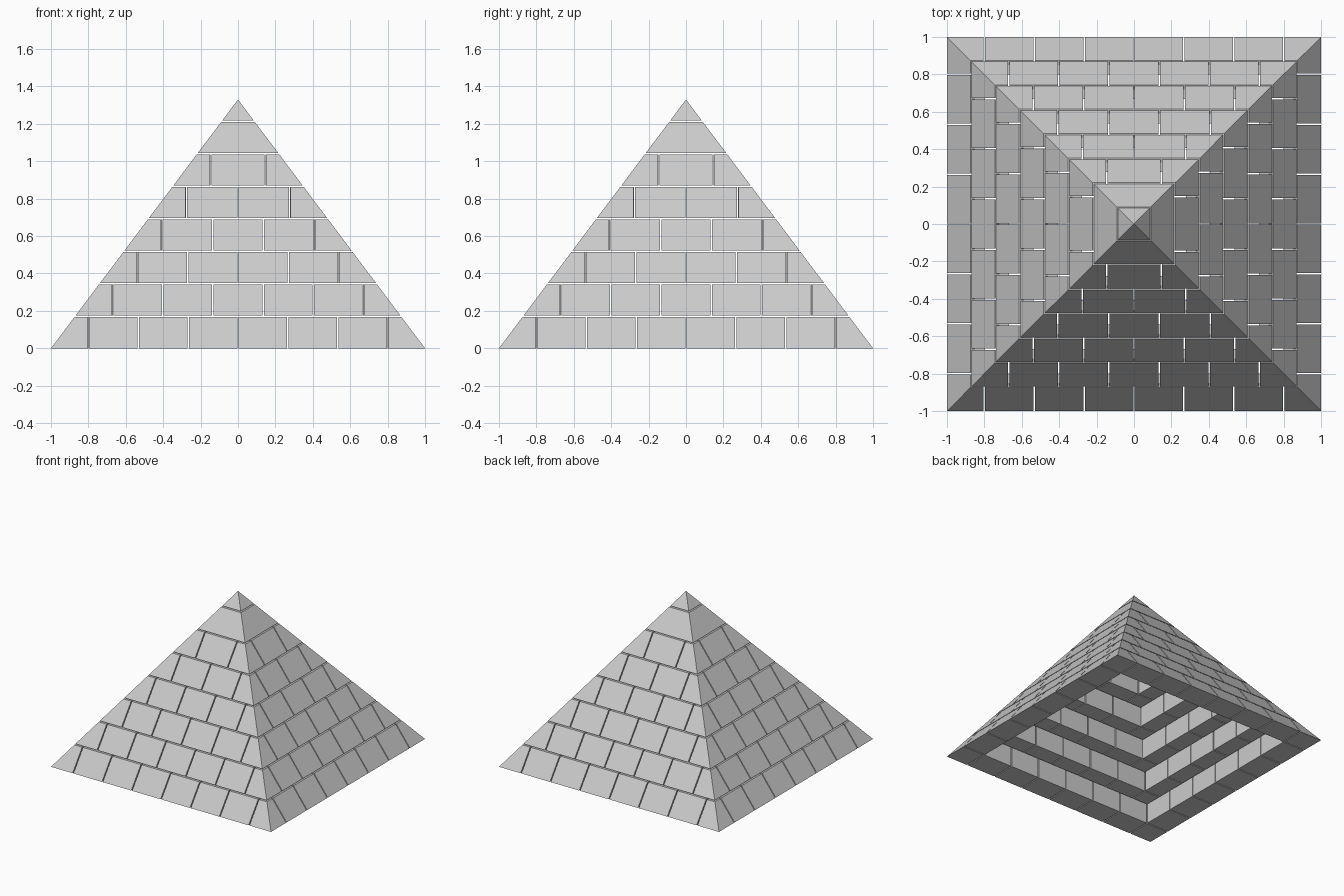
import bpy

if "Cube" in bpy.data.objects:
    bpy.data.objects.remove(bpy.data.objects["Cube"])

HEIGHT, PITCH, GAP, WALL = 1.33, 0.174, 0.008, 0.2


def half_width(z):
    return 1 - z / HEIGHT


def add_block(verts, faces, xs, ys, z0, z1):
    """Six-sided block; a bound of 'out' sign (+9 / -9) follows the pyramid slope."""
    n = len(verts)
    for z in (z0, z1):
        h = half_width(z)
        fit = lambda c: max(-h, min(h, c))
        verts += [(fit(x), fit(y), z) for x, y in
                  ((xs[0], ys[0]), (xs[1], ys[0]), (xs[1], ys[1]), (xs[0], ys[1]))]
    faces += [tuple(n + i for i in f) for f in
              ((3, 2, 1, 0), (4, 5, 6, 7), (0, 1, 5, 4), (1, 2, 6, 5), (2, 3, 7, 6), (3, 0, 4, 7))]


def make_object(name, verts, faces):
    mesh = bpy.data.meshes.new(name)
    mesh.from_pydata(verts, [], faces)
    mesh.update()
    obj = bpy.data.objects.new(name, mesh)
    bpy.context.collection.objects.link(obj)
    return obj


# hollow courses of stone blocks, one block fewer per side on each level
for level in range(6):
    z0, z1 = level * PITCH, (level + 1) * PITCH - GAP
    inner = half_width(z0) - WALL
    count = 6 - level
    step = 2 * inner / count
    verts, faces = [], []
    # corner blocks
    low, high = (-9, -inner - GAP / 2), (inner + GAP / 2, 9)
    for xs in (low, high):
        for ys in (low, high):
            add_block(verts, faces, xs, ys, z0, z1)
    # side blocks
    for k in range(count):
        span = (-inner + k * step + GAP / 2, -inner + (k + 1) * step - GAP / 2)
        for side in ((-9, -inner), (inner, 9)):
            add_block(verts, faces, span, side, z0, z1)
            add_block(verts, faces, side, span, z0, z1)
    make_object(f"stone_course_{level + 1}", verts, faces)

# solid block below the tip
verts, faces = [], []
add_block(verts, faces, (-9, 9), (-9, 9), 6 * PITCH, 7 * PITCH - GAP)
make_object("upper_block", verts, faces)

# pointed capstone
z = 7 * PITCH
h = half_width(z)
make_object("capstone",
            [(-h, -h, z), (h, -h, z), (h, h, z), (-h, h, z), (0, 0, HEIGHT)],
            [(3, 2, 1, 0), (0, 1, 4), (1, 2, 4), (2, 3, 4), (3, 0, 4)])
